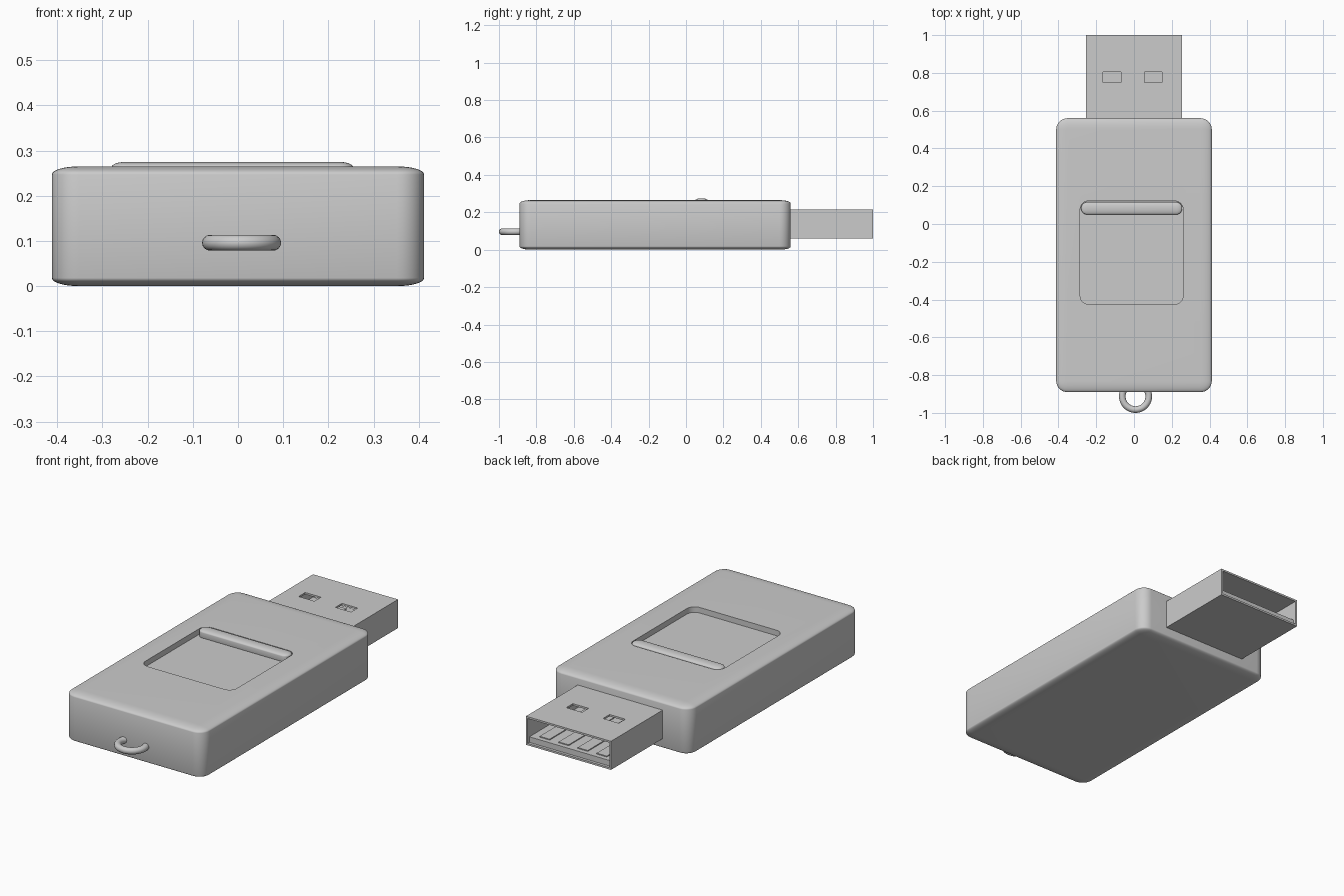
import bpy
import bmesh
import math
from mathutils import Vector

if "Cube" in bpy.data.objects:
    bpy.data.objects.remove(bpy.data.objects["Cube"])

grey = bpy.data.materials.new("plain_grey")
grey.use_nodes = True
grey.diffuse_color = (0.6, 0.6, 0.6, 1)
grey.node_tree.nodes["Principled BSDF"].inputs["Base Color"].default_value = (0.6, 0.6, 0.6, 1)


def box(name, lo, hi, radius=0, z_radius=None, upright_only=False):
    """Box between two corners; edges may be rounded, flatter in z."""
    lo, hi = Vector(lo), Vector(hi)
    size, centre = hi - lo, (lo + hi) / 2
    squash = (z_radius / radius) if z_radius else 1
    bm = bmesh.new()
    bmesh.ops.create_cube(bm, size=1)
    bmesh.ops.scale(bm, vec=(size.x, size.y, size.z / squash), verts=bm.verts)
    if radius:
        edges = [e for e in bm.edges if not upright_only
                 or abs(e.verts[0].co.z - e.verts[1].co.z) > 1e-4]
        bmesh.ops.bevel(bm, geom=edges, offset=radius, segments=8,
                        profile=0.5, affect='EDGES')
    bmesh.ops.scale(bm, vec=(1, 1, squash), verts=bm.verts)
    bmesh.ops.translate(bm, vec=centre, verts=bm.verts)
    mesh = bpy.data.meshes.new(name)
    bm.to_mesh(mesh)
    bm.free()
    mesh.materials.append(grey)
    obj = bpy.data.objects.new(name, mesh)
    bpy.context.collection.objects.link(obj)
    return obj


def activate(obj):
    bpy.ops.object.select_all(action='DESELECT')
    obj.select_set(True)
    bpy.context.view_layer.objects.active = obj


def cut(target, cutter):
    """Subtract the cutter and discard it."""
    cutter.hide_render = True
    activate(target)
    mod = target.modifiers.new("cut", 'BOOLEAN')
    mod.operation = 'DIFFERENCE'
    mod.solver = 'EXACT'
    mod.object = cutter
    bpy.ops.object.modifier_apply(modifier=mod.name)
    bpy.data.objects.remove(cutter)


def smooth(obj):
    activate(obj)
    bpy.ops.object.shade_smooth_by_angle(angle=math.radians(35))


# Body with a shallow square recess in its top
body = box("body", (-0.412, -0.89, 0), (0.412, 0.56, 0.265), 0.06, 0.018)
cut(body, box("recess_cutter", (-0.285, -0.425, 0.235), (0.26, 0.122, 0.4),
              0.045, upright_only=True))
smooth(body)

# Raised thumb ridge at the back of the recess
ridge = box("thumb_ridge", (-0.28, 0.05, 0.225), (0.255, 0.116, 0.275), 0.032, 0.012)
smooth(ridge)

# Hollow plug shell with two latch windows
shell = box("plug_shell", (-0.253, 0.5, 0.06), (0.253, 1.0, 0.214))
cut(shell, box("cavity_cutter", (-0.243, 0.52, 0.07), (0.243, 1.1, 0.204)))
for x in (-0.117, 0.102):
    cut(shell, box("window_cutter", (x - 0.047, 0.75, 0.15), (x + 0.047, 0.806, 0.3)))

# Contact tongue and its four strips
box("contact_tongue", (-0.243, 0.52, 0.069), (0.243, 0.985, 0.1))
for x in (-0.17, -0.057, 0.057, 0.17):
    box("contact_strip", (x - 0.03, 0.53, 0.098), (x + 0.03, 0.96, 0.105))

# Key ring loop
bpy.ops.mesh.primitive_torus_add(major_radius=0.07, minor_radius=0.0175,
                                 major_segments=48, minor_segments=16,
                                 location=(0.008, -0.9125, 0.096))
loop = bpy.context.object
loop.name = "key_loop"
loop.data.materials.append(grey)
smooth(loop)
